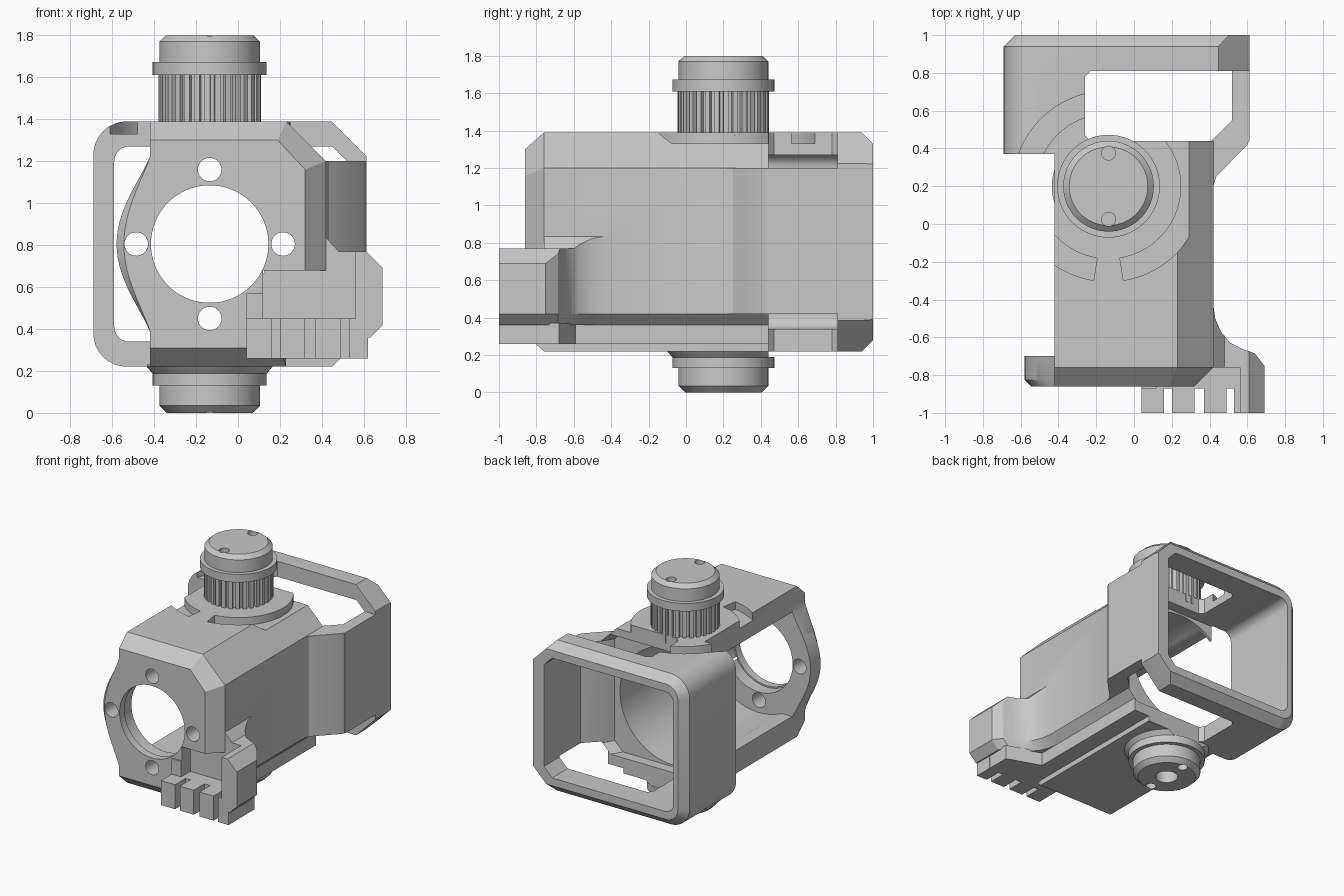
import bpy, bmesh, math

cube = bpy.data.objects.get("Cube")
if cube:
    bpy.data.objects.remove(cube, do_unlink=True)

grey = bpy.data.materials.new("light_grey")
grey.use_nodes = True
tone = (0.58, 0.58, 0.58, 1)
grey.diffuse_color = tone
grey.node_tree.nodes["Principled BSDF"].inputs["Base Color"].default_value = tone

CX, CZ = -0.135, 0.805   # bore axis
KY = 0.2                 # knob axis


def loft(name, sections):
    """Skin a row of matching closed sections and cap both ends."""
    bm = bmesh.new()
    rows = [[bm.verts.new(p) for p in s] for s in sections]
    n = len(rows[0])
    for a, b in zip(rows, rows[1:]):
        for i in range(n):
            j = (i + 1) % n
            bm.faces.new((a[i], a[j], b[j], b[i]))
    bm.faces.new(rows[0])
    bm.faces.new(rows[-1][::-1])
    bmesh.ops.recalc_face_normals(bm, faces=bm.faces)
    me = bpy.data.meshes.new(name)
    bm.to_mesh(me)
    bm.free()
    me.materials.append(grey)
    ob = bpy.data.objects.new(name, me)
    bpy.context.collection.objects.link(ob)
    return ob


def along_y(name, *sections):
    return loft(name, [[(x, y, z) for x, z in pts] for y, pts in sections])


def along_z(name, *sections):
    return loft(name, [[(x, y, z) for x, y in pts] for z, pts in sections])


def rect(a0, a1, b0, b1):
    return [(a0, b0), (a1, b0), (a1, b1), (a0, b1)]


def box(name, x0, x1, y0, y1, z0, z1):
    return along_z(name, (z0, rect(x0, x1, y0, y1)), (z1, rect(x0, x1, y0, y1)))


def arc(cx, cy, r, a0, a1, n):
    return [(cx + r * math.cos(math.radians(a0 + (a1 - a0) * i / n)),
             cy + r * math.sin(math.radians(a0 + (a1 - a0) * i / n))) for i in range(n + 1)]


def circle(cx, cy, r, n=64):
    return arc(cx, cy, r, 0, 360, n)[:-1]


def turned(name, *steps):
    """Round part on the knob axis from (height, radius) steps."""
    return along_z(name, *[(z, circle(CX, KY, r)) for z, r in steps])


def combine(target, other, operation):
    mod = target.modifiers.new(operation, "BOOLEAN")
    mod.operation, mod.object, mod.solver = operation, other, "EXACT"
    bpy.context.view_layer.objects.active = target
    bpy.ops.object.modifier_apply(modifier=mod.name)
    bpy.data.objects.remove(other, do_unlink=True)


def frame_section(x0, x1, z0, z1, r, c):
    """Rounded on the left, chamfered on the right."""
    return (arc(x0 + r, z1 - r, r, 90, 180, 8) + arc(x0 + r, z0 + r, r, 180, 270, 8)
            + [(x1 - c, z0), (x1, z0 + c), (x1, z1 - c), (x1 - c, z1)])


# Main housing with chamfered front
side = [(-0.42, 0.22), (0.23, 0.22), (0.23, 0.26), (0.36, 0.26), (0.36, 0.36),
        (0.42, 0.42), (0.42, 1.2), (0.23, 1.39), (-0.42, 1.39)]
front = [(-0.42, 0.31), (0.2, 0.31), (0.2, 0.32), (0.27, 0.32), (0.27, 0.37),
         (0.32, 0.43), (0.32, 1.16), (0.19, 1.3), (-0.42, 1.3)]
housing = along_y("housing", (-0.86, front), (-0.76, side), (0.46, side))


# Front ring bulge on the right-hand flank
def bulge(amount):
    steps = [i / 12 for i in range(-12, 13)]
    return ([(-0.419 - amount * (0.5 + 0.5 * math.cos(math.pi * t)) ** 0.58, CZ + 0.42 * t)
             for t in steps] + [(-0.3, CZ + 0.42), (-0.3, CZ - 0.42)])


combine(housing, along_y("ring_bulge", (-0.86, bulge(0.125)), (-0.825, bulge(0.16)),
                         (-0.7, bulge(0.16))), "UNION")

# Rear frame, its short forward flange, and the flared side wall
outer = frame_section(-0.69, 0.612, 0.22, 1.39, 0.16, 0.165)
rear = frame_section(-0.63, 0.612, 0.28, 1.33, 0.1, 0.11)
combine(housing, along_y("rear_frame", (0.44, outer), (0.94, outer), (1, rear)), "UNION")
flange = frame_section(-0.69, 0.1, 0.22, 1.39, 0.16, 0.01)
combine(housing, along_y("flange", (0.37, flange), (0.5, flange)), "UNION")
flare = [(0.38, 0.2), (0.42, 0.2), (0.435, 0.25), (0.6, 0.42), (0.612, 0.45),
         (0.612, 0.6), (0.38, 0.6)]
combine(housing, along_z("flare", (0.42, flare), (1.2, flare)), "UNION")

# Disc seat under the upper knob
seat = arc(CX, KY, 0.385, -80, 80, 32)
combine(housing, along_z("disc_seat", (1.33, seat), (1.39, seat)), "UNION")

# Side bracket: plan shape with bevelled underside, trimmed by its front profile
plan = [(0.33, -0.76), (0.33, -0.42), (0.42, -0.43), (0.43, -0.5), (0.46, -0.57), (0.51, -0.63),
        (0.57, -0.66), (0.64, -0.685), (0.69, -0.75), (0.69, -1), (0.56, -1), (0.56, -0.76)]
under = [(x if x in (0.33, 0.56) else x - 0.06, y) for x, y in plan]
bracket = along_z("side_bracket", (0.36, under), (0.42, plan), (0.9, plan))
trim = [(0.25, 0.3), (0.7, 0.3), (0.7, 0.68), (0.61, 0.77),
        (0.48, 0.77), (0.42, 0.835), (0.25, 0.835)]
combine(bracket, along_y("bracket_trim", (-1.1, trim), (0, trim)), "INTERSECT")
combine(housing, bracket, "UNION")

# Slotted rail below the bracket
combine(housing, box("rail_base", 0.04, 0.6, -0.87, -0.74, 0.26, 0.45), "UNION")
foot = [(0.3, -0.87), (0.619, -0.87), (0.619, -0.68), (0.36, -0.59), (0.3, -0.59)]
combine(housing, along_z("rail_foot", (0.26, foot), (0.37, foot)), "UNION")
combine(housing, box("rail_cheek", 0.04, 0.12, -0.87, -0.8, 0.4, 0.57), "UNION")
for x0, x1 in ((0.04, 0.16), (0.2, 0.32), (0.37, 0.49), (0.53, 0.62)):
    combine(housing, box("rail_tooth", x0, x1, -1, -0.86, 0.26, 0.45), "UNION")

# Hollow interior: round bore, open flank, flange gap, rear cavity
bore = circle(CX, CZ, 0.45, 96)
gap = frame_section(-0.59, -0.42, 0.34, 1.27, 0.07, 0.001)
throat = frame_section(-0.59, 0.36, 0.34, 1.27, 0.07, 0.07)
narrow = frame_section(-0.59, 0.41, 0.34, 1.27, 0.07, 0.07)
wide = frame_section(-0.59, 0.52, 0.34, 1.27, 0.07, 0.07)
cuts = [along_y("bore", (-0.7, bore), (0.5, bore)),
        box("open_flank", -0.5, -0.33, -0.7, 0.34, 0.4, 1.21),
        along_y("flange_gap", (0.3, gap), (0.5, gap)),
        along_y("cavity", (0.36, throat), (0.44, narrow), (0.55, wide), (1.1, wide))]

# Front opening, wider behind, and four screw holes
opening, relief = circle(CX, CZ, 0.28), circle(CX, CZ, 0.291)
cuts.append(along_y("front_opening", (-0.9, opening), (-0.6, opening)))
cuts.append(along_y("opening_relief", (-0.8, relief), (-0.65, relief)))
for dx, dz in ((0.35, 0), (-0.35, 0), (0, 0.355), (0, -0.355)):
    hole = circle(CX + dx, CZ + dz, 0.056, 32)
    cuts.append(along_y("screw_hole", (-0.9, hole), (-0.6, hole)))

# Bracket pocket
cuts.append(box("pocket", 0.12, 0.56, -1.1, -0.757, 0.45, 0.68))

# Window through top and bottom, opened at the side corners
window = [(-0.26, 0.47), (-0.23, 0.44), (0.41, 0.44), (0.52, 0.55), (0.52, 0.78), (0.49, 0.81),
          (-0.23, 0.81), (-0.26, 0.78)]
cuts.append(along_z("window", (0.1, window), (1.5, window)))
for z0, z1 in ((0.1, 0.42), (1.2, 1.5)):
    cuts.append(box("corner_notch", 0.4, 0.8, 0.44, 0.81, z0, z1))

# Ring groove in the top with a bridge at the front
groove = arc(CX, KY, 0.505, -81, 261, 72) + arc(CX, KY, 0.385, 261, -81, 72)
cuts.append(along_z("ring_groove", (1.33, groove), (1.5, groove)))
for c in cuts:
    combine(housing, c, "DIFFERENCE")

# Upper knob: toothed barrel, flange, cap
teeth = []
for i in range(30):
    for part, r in ((0, 0.245), (0.55, 0.245), (0.6, 0.222), (0.95, 0.222)):
        a = 2 * math.pi * (i + part) / 30
        teeth.append((CX + r * math.cos(a), KY + r * math.sin(a)))
along_z("knob_barrel", (1.33, teeth), (1.615, teeth))
turned("knob_flange", (1.61, 0.272), (1.672, 0.272))
cap = turned("knob_cap", (1.665, 0.24), (1.77, 0.24), (1.8, 0.208))

# Lower knob: collar trimmed at the window, flange, cap with socket
collar = turned("lower_collar", (0.23, 0.3), (0.22, 0.3), (0.185, 0.27))
combine(collar, box("collar_trim", -1, 1, 0.44, 1, 0, 1), "DIFFERENCE")
turned("lower_flange", (0.19, 0.272), (0.13, 0.272))
lower = turned("lower_cap", (0.135, 0.24), (0.035, 0.24), (0, 0.205))
socket = circle(CX, KY, 0.08, 32)
combine(lower, along_z("socket", (-0.1, socket), (0.1, socket)), "DIFFERENCE")

# Spanner holes in both caps
for dy in (-0.175, 0.175):
    pin = circle(CX, KY + dy, 0.037, 24)
    combine(cap, along_z("pin", (1.73, pin), (1.9, pin)), "DIFFERENCE")
    combine(lower, along_z("pin", (-0.1, pin), (0.07, pin)), "DIFFERENCE")

# Smooth round faces, keep hard edges
for ob in bpy.context.scene.objects:
    if ob.type == "MESH":
        bpy.ops.object.select_all(action="DESELECT")
        ob.select_set(True)
        bpy.context.view_layer.objects.active = ob
        bpy.ops.object.shade_smooth_by_angle(angle=math.radians(25))
